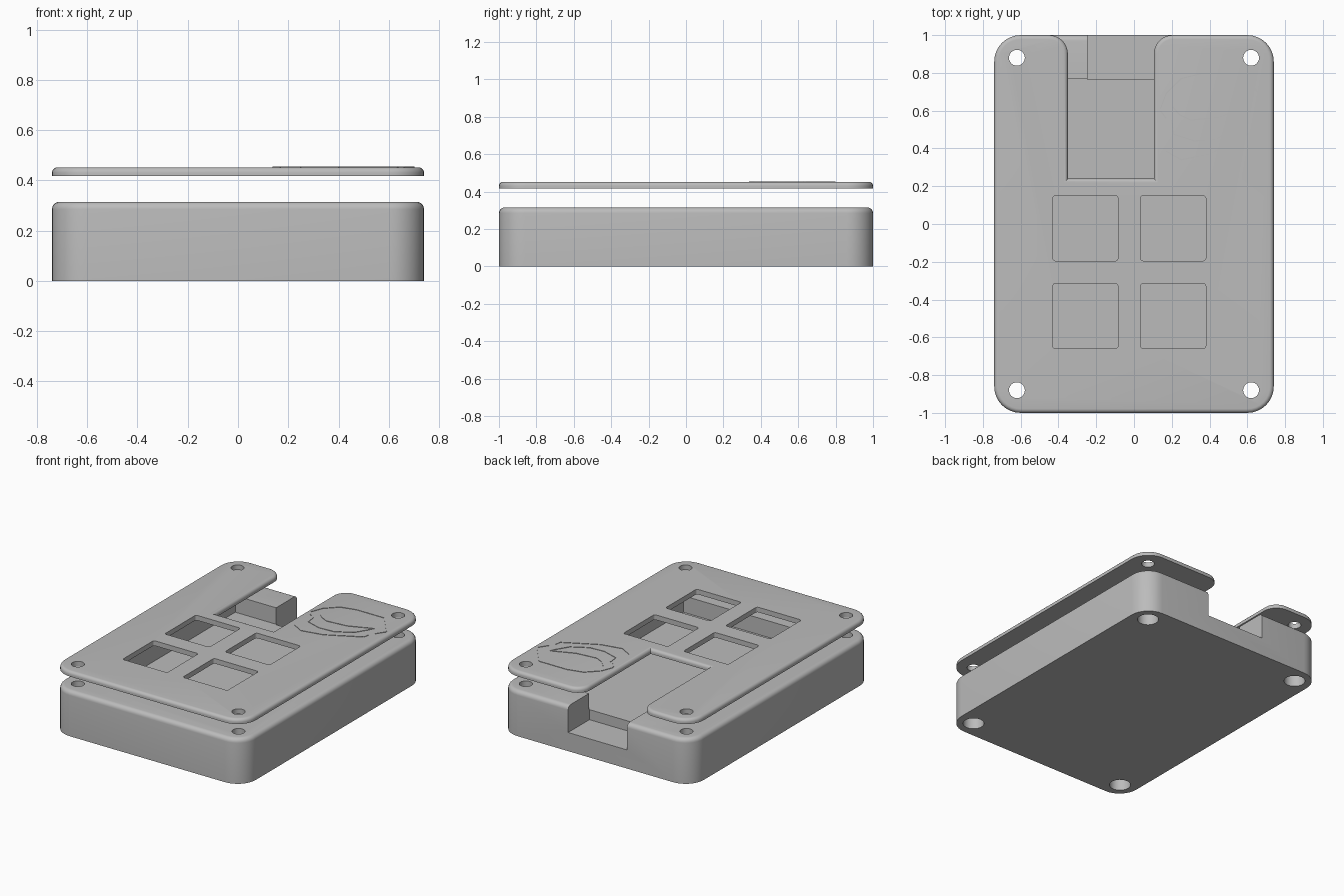
import bpy, bmesh, math
from mathutils import Vector

if "Cube" in bpy.data.objects:
    bpy.data.objects.remove(bpy.data.objects["Cube"])

grey = bpy.data.materials.new("light_grey")
grey.diffuse_color = (0.5, 0.5, 0.5, 1)
grey.use_nodes = True
grey.node_tree.nodes["Principled BSDF"].inputs["Base Color"].default_value = grey.diffuse_color


def rounded(points, steps=8):
    """Outline of (x, y, radius) corners, each replaced by an arc."""
    out = []
    n = len(points)
    for i, (x, y, r) in enumerate(points):
        p = Vector((x, y))
        if r == 0:
            out.append(p)
            continue
        a = (Vector(points[i - 1][:2]) - p).normalized()
        b = (Vector(points[(i + 1) % n][:2]) - p).normalized()
        c = p + (a + b) * r  # corners are right angles
        for k in range(steps + 1):
            t = k / steps * math.pi / 2
            out.append(c - b * r * math.cos(t) - a * r * math.sin(t))
    return out


def rect(x0, x1, y0, y1, r):
    return rounded([(x0, y0, r), (x1, y0, r), (x1, y1, r), (x0, y1, r)])


def prism(name, outline, z0, z1, fillet=0):
    """Extrude an outline upward, optionally rounding the top rim."""
    bm = bmesh.new()
    base = bm.faces.new([bm.verts.new((p.x, p.y, z0)) for p in outline])
    top = bmesh.ops.extrude_face_region(bm, geom=[base])["geom"]
    bmesh.ops.translate(bm, verts=[v for v in top if isinstance(v, bmesh.types.BMVert)],
                        vec=(0, 0, z1 - z0))
    bmesh.ops.recalc_face_normals(bm, faces=bm.faces)
    if fillet:
        rim = [e for e in bm.edges if all(v.co.z > z1 - 1e-5 for v in e.verts)]
        bmesh.ops.bevel(bm, geom=rim, offset=fillet, segments=5, profile=0.5,
                        affect='EDGES', clamp_overlap=True)
    me = bpy.data.meshes.new(name)
    bm.to_mesh(me)
    bm.free()
    me.materials.append(grey)
    ob = bpy.data.objects.new(name, me)
    bpy.context.collection.objects.link(ob)
    return ob


def circle(x, y, r, n=32):
    return [Vector((x + r * math.cos(i * math.tau / n), y + r * math.sin(i * math.tau / n)))
            for i in range(n)]


def select(ob):
    bpy.ops.object.select_all(action='DESELECT')
    ob.select_set(True)
    bpy.context.view_layer.objects.active = ob


def cut(ob, outline, z0, z1):
    """Subtract a prism and remove the cutter."""
    tool = prism("cutter", outline, z0, z1)
    mod = ob.modifiers.new("cut", 'BOOLEAN')
    mod.operation, mod.solver, mod.object = 'DIFFERENCE', 'EXACT', tool
    select(ob)
    bpy.ops.object.modifier_apply(modifier=mod.name)
    bpy.data.objects.remove(tool)


def smooth(ob):
    select(ob)
    bpy.ops.object.shade_smooth_by_angle(angle=math.radians(32))


screws = [(sx * 0.62, sy * 0.88) for sx in (-1, 1) for sy in (-1, 1)]

# lower case: tray with cavity, rear connector notch, screw holes and counterbores
case = prism("lower_case", rect(-0.74, 0.74, -1, 1, 0.14), 0, 0.315, 0.03)
cut(case, rect(-0.56, 0.56, -0.77, 0.77, 0), 0.2, 0.5)
cut(case, rect(-0.245, 0.21, 0.765, 1.2, 0), 0.13, 0.5)
for x, y in screws:
    cut(case, circle(x, y, 0.042), -0.1, 0.5)
    cut(case, circle(x, y, 0.068), -0.1, 0.12)
smooth(case)

# top plate: rounded outline with rear slot, four key windows and screw holes
plate = prism("top_plate", rounded([
    (-0.74, -1, 0.14), (0.74, -1, 0.14), (0.74, 1, 0.14), (0.105, 1, 0.1),
    (0.105, 0.24, 0), (-0.35, 0.24, 0), (-0.35, 1, 0.1), (-0.74, 1, 0.14)]),
    0.417, 0.452, 0.022)
for x in (-0.43, 0.035):
    for y in (-0.66, -0.195):
        cut(plate, rect(x, x + 0.345, y, y + 0.345, 0.015), 0.3, 0.6)
for x, y in screws:
    cut(plate, circle(x, y, 0.042), 0.3, 0.6)
smooth(plate)

# raised face doodle: thin ribbons lying on the plate
strokes = [
    [(.14, .61), (.17, .69), (.25, .77), (.36, .797), (.575, .797), (.62, .74), (.70, .64)],
    [(.14, .6), (.17, .56)],
    [(.17, .385), (.25, .34), (.4, .37), (.63, .49), (.635, .53)],
    [(.205, .62), (.24, .58), (.3, .55), (.45, .565), (.61, .63), (.59, .59), (.54, .51),
     (.43, .447), (.32, .44), (.21, .475), (.2, .55)],
    [(.66, .57), (.70, .63)],
]
bm = bmesh.new()
for stroke in strokes:
    for p, q in zip(stroke, stroke[1:]):
        p, q = Vector(p), Vector(q)
        d = (q - p).normalized()
        side = Vector((-d.y, d.x)) * 0.003
        ring = [bm.verts.new((*c, 0.45)) for c in (p - side, q - side, q + side, p + side)]
        f = bm.faces.new(ring)
        ext = bmesh.ops.extrude_face_region(bm, geom=[f])["geom"]
        bmesh.ops.translate(bm, verts=[v for v in ext if isinstance(v, bmesh.types.BMVert)],
                            vec=(0, 0, 0.005))
bmesh.ops.recalc_face_normals(bm, faces=bm.faces)
me = bpy.data.meshes.new("face_doodle")
bm.to_mesh(me)
bm.free()
me.materials.append(grey)
bpy.context.collection.objects.link(bpy.data.objects.new("face_doodle", me))
